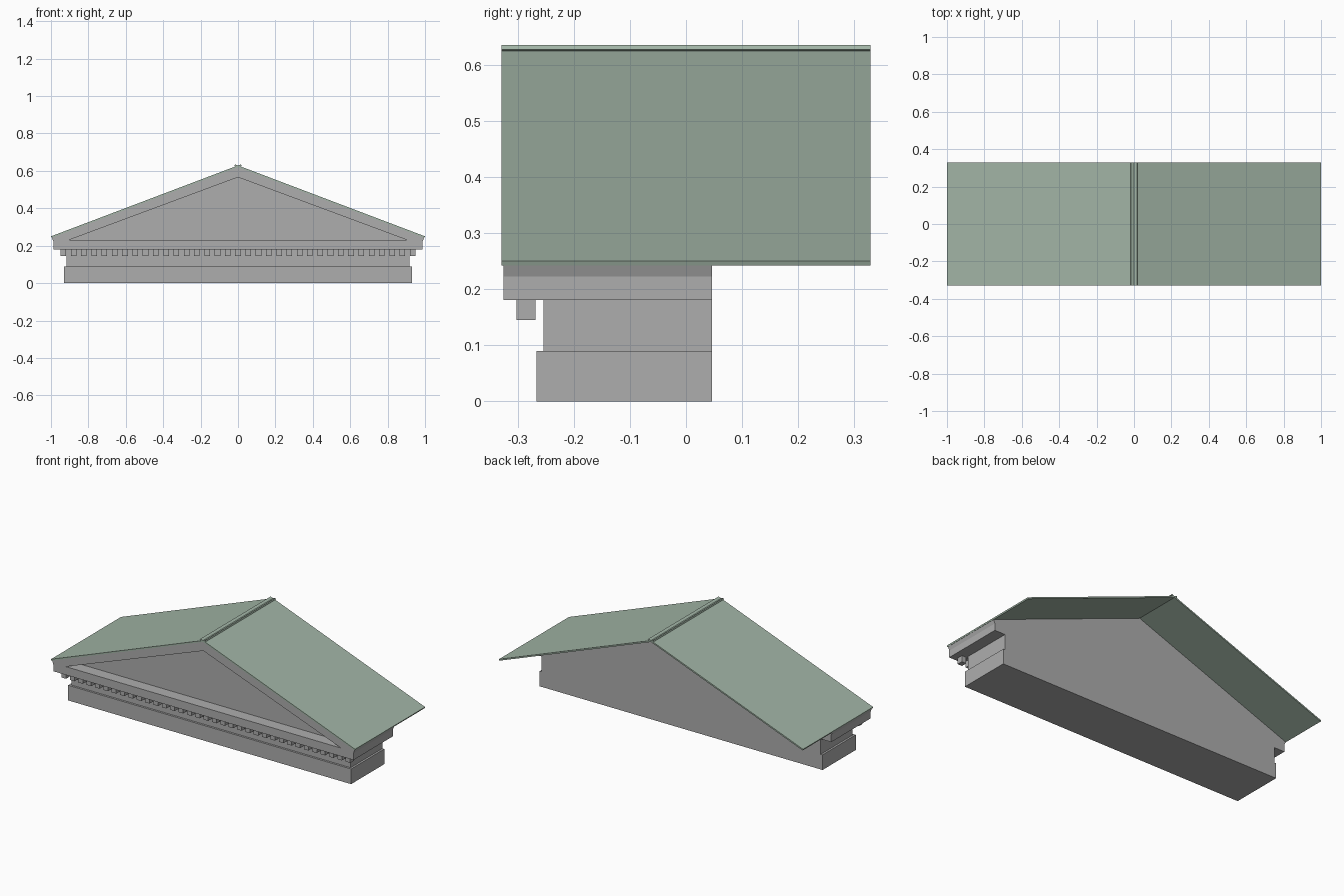
import bpy, bmesh
from mathutils import Vector

if "Cube" in bpy.data.objects:
    bpy.data.objects.remove(bpy.data.objects["Cube"])


def material(name, rgb):
    m = bpy.data.materials.new(name)
    m.diffuse_color = (*rgb, 1)
    m.use_nodes = True
    m.node_tree.nodes["Principled BSDF"].inputs["Base Color"].default_value = m.diffuse_color
    return m


STONE = material("grey_stone", (0.42, 0.42, 0.42))
ROOF = material("pale_green_roof", (0.36, 0.46, 0.38))


def prism(name, outline, y0, y1, mat):
    """Extrude an x-z outline along y."""
    bm = bmesh.new()
    face = bm.faces.new([bm.verts.new((x, y0, z)) for x, z in outline])
    ext = bmesh.ops.extrude_face_region(bm, geom=[face])["geom"]
    verts = [v for v in ext if isinstance(v, bmesh.types.BMVert)]
    bmesh.ops.translate(bm, vec=(0, y1 - y0, 0), verts=verts)
    bmesh.ops.recalc_face_normals(bm, faces=bm.faces)
    me = bpy.data.meshes.new(name)
    bm.to_mesh(me)
    bm.free()
    me.materials.append(mat)
    ob = bpy.data.objects.new(name, me)
    bpy.context.collection.objects.link(ob)
    return ob


def block(name, x0, x1, y0, y1, z0, z1, mat):
    return prism(name, [(x0, z0), (x1, z0), (x1, z1), (x0, z1)], y0, y1, mat)


BACK = 0.046
FRONT = -0.325
WALL = -0.254

# Stepped beam below the gable
block("architrave", -0.93, 0.93, -0.266, BACK, 0, 0.09, STONE)
block("frieze", -0.918, 0.918, WALL, BACK, 0.09, 0.181, STONE)

# Row of dentils under the cornice
COUNT = 35
for i in range(COUNT):
    x = -0.934 + 1.868 * i / (COUNT - 1)
    block(f"dentil_{i + 1}", x - 0.015, x + 0.015, -0.302, -0.268, 0.145, 0.181, STONE)

# Solid gable with flared eave ends, forming the recessed tympanum and back wall
half = [(0.987, 0.181), (0.987, 0.222), (0.995, 0.243)]
gable = half + [(0, 0.621)] + [(-x, z) for x, z in reversed(half)]
prism("tympanum_wall", gable, WALL, BACK, STONE)

# Frame in front of the tympanum: cornice and two raking cornices
block("cornice", -0.987, 0.987, FRONT, WALL, 0.181, 0.222, STONE)
for side, s in (("right", 1), ("left", -1)):
    rake = [(0.987, 0.222), (0.995, 0.243), (0, 0.621), (0, 0.566), (0.905, 0.23), (0, 0.23), (0, 0.222)]
    prism(f"raking_cornice_{side}", [(s * x, z) for x, z in rake], FRONT, WALL, STONE)

# Two thin roof slabs crossing slightly at the ridge
for side, s in (("right", 1), ("left", -1)):
    eave, ridge = Vector((1.0, 0.25)), Vector((-0.016, 0.635))
    d = (ridge - eave).normalized()
    n = Vector((d.y, -d.x))
    if n.y > 0:
        n = -n
    n *= 0.0085
    slab = [eave, ridge, ridge + n, eave + n]
    prism(f"roof_slab_{side}", [(s * p.x, p.y) for p in slab], -0.329, 0.329, ROOF)
